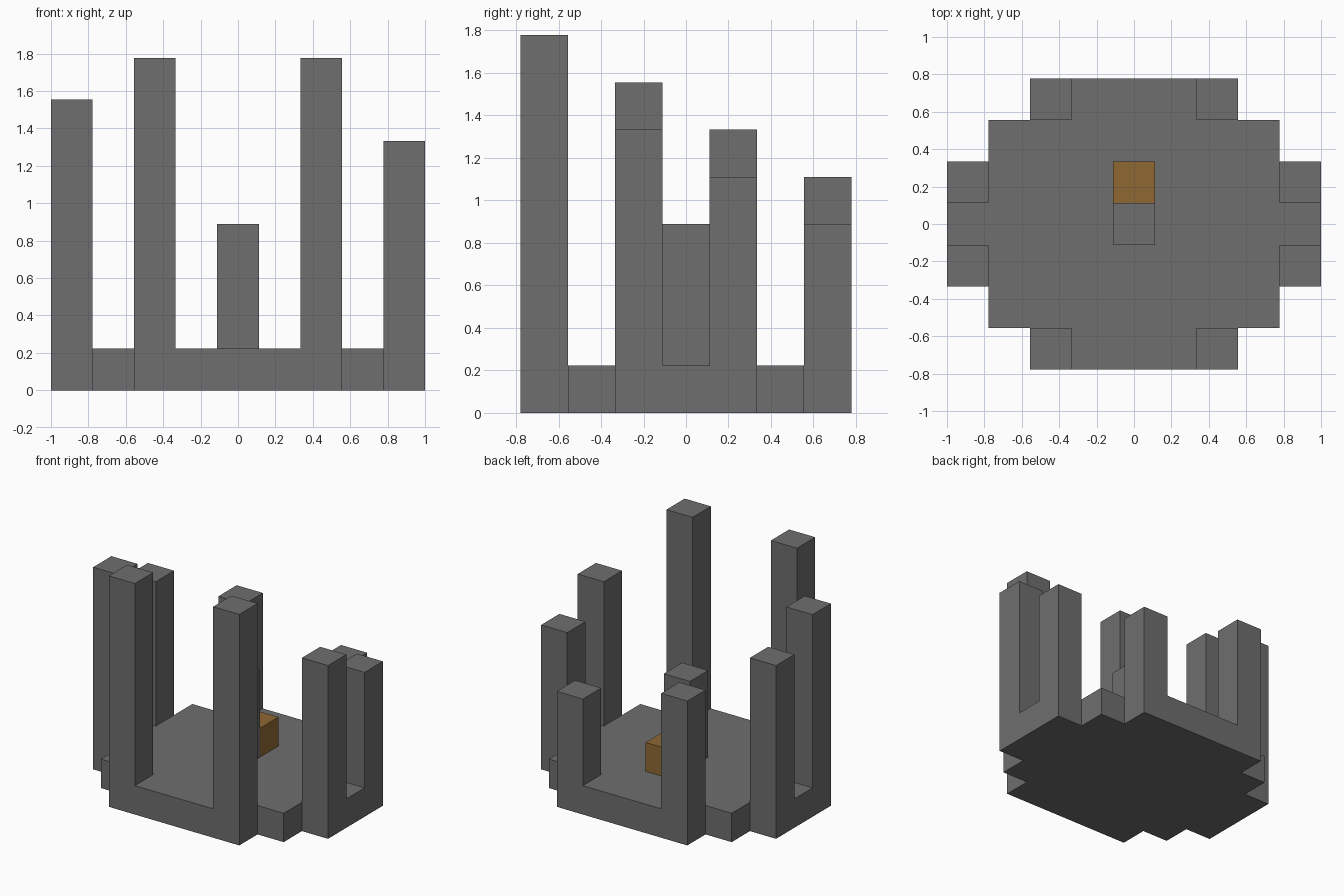
import bpy
import bmesh
from mathutils import Vector

if "Cube" in bpy.data.objects:
    bpy.data.objects.remove(bpy.data.objects["Cube"], do_unlink=True)

U = 2 / 9  # one block


def material(name, rgb):
    mat = bpy.data.materials.new(name)
    mat.use_nodes = True
    color = (*rgb, 1)
    mat.diffuse_color = color
    mat.node_tree.nodes["Principled BSDF"].inputs["Base Color"].default_value = color
    return mat


def add_object(name, bm, mat):
    bmesh.ops.recalc_face_normals(bm, faces=bm.faces)
    mesh = bpy.data.meshes.new(name)
    bm.to_mesh(mesh)
    bm.free()
    mesh.materials.append(mat)
    bpy.context.collection.objects.link(bpy.data.objects.new(name, mesh))


def block(name, x, y, top, mat):
    """One-block-wide column standing on the floor, reaching `top` blocks."""
    bm = bmesh.new()
    bmesh.ops.create_cube(bm, size=U)
    bmesh.ops.scale(bm, vec=(1, 1, top - 1), verts=bm.verts)
    bmesh.ops.translate(bm, vec=Vector((x, y, (top + 1) / 2)) * U, verts=bm.verts)
    add_object(name, bm, mat)


stone = material("dark grey stone", (0.157, 0.157, 0.157))
amber = material("amber brown", (0.275, 0.14, 0.034))

# Stepped floor: one quarter of the outline, mirrored around
quarter = [(4.5, 1.5), (3.5, 1.5), (3.5, 2.5), (2.5, 2.5), (2.5, 3.5)]
half = quarter + [(-x, y) for x, y in reversed(quarter)]
outline = half + [(-x, -y) for x, y in half]
bm = bmesh.new()
base = bm.faces.new([bm.verts.new((x * U, y * U, 0)) for x, y in outline])
extruded = bmesh.ops.extrude_face_region(bm, geom=[base], use_keep_orig=True)
raised = [v for v in extruded["geom"] if isinstance(v, bmesh.types.BMVert)]
bmesh.ops.translate(bm, vec=(0, 0, U), verts=raised)
add_object("floor", bm, stone)

# Ring of pillars, getting shorter towards the back
pillars = {
    "front_pillar_left": (2, -3, 8),
    "front_pillar_right": (-2, -3, 8),
    "side_front_pillar_left": (4, -1, 6),
    "side_front_pillar_right": (-4, -1, 7),
    "side_back_pillar_left": (4, 1, 5),
    "side_back_pillar_right": (-4, 1, 6),
    "back_pillar_left": (2, 3, 4),
    "back_pillar_right": (-2, 3, 5),
}
for name, (x, y, top) in pillars.items():
    block(name, x, y, top, stone)

# Centre post with the low block behind it
block("centre_post", 0, 0, 4, stone)
block("low_block", 0, 1, 2, amber)
